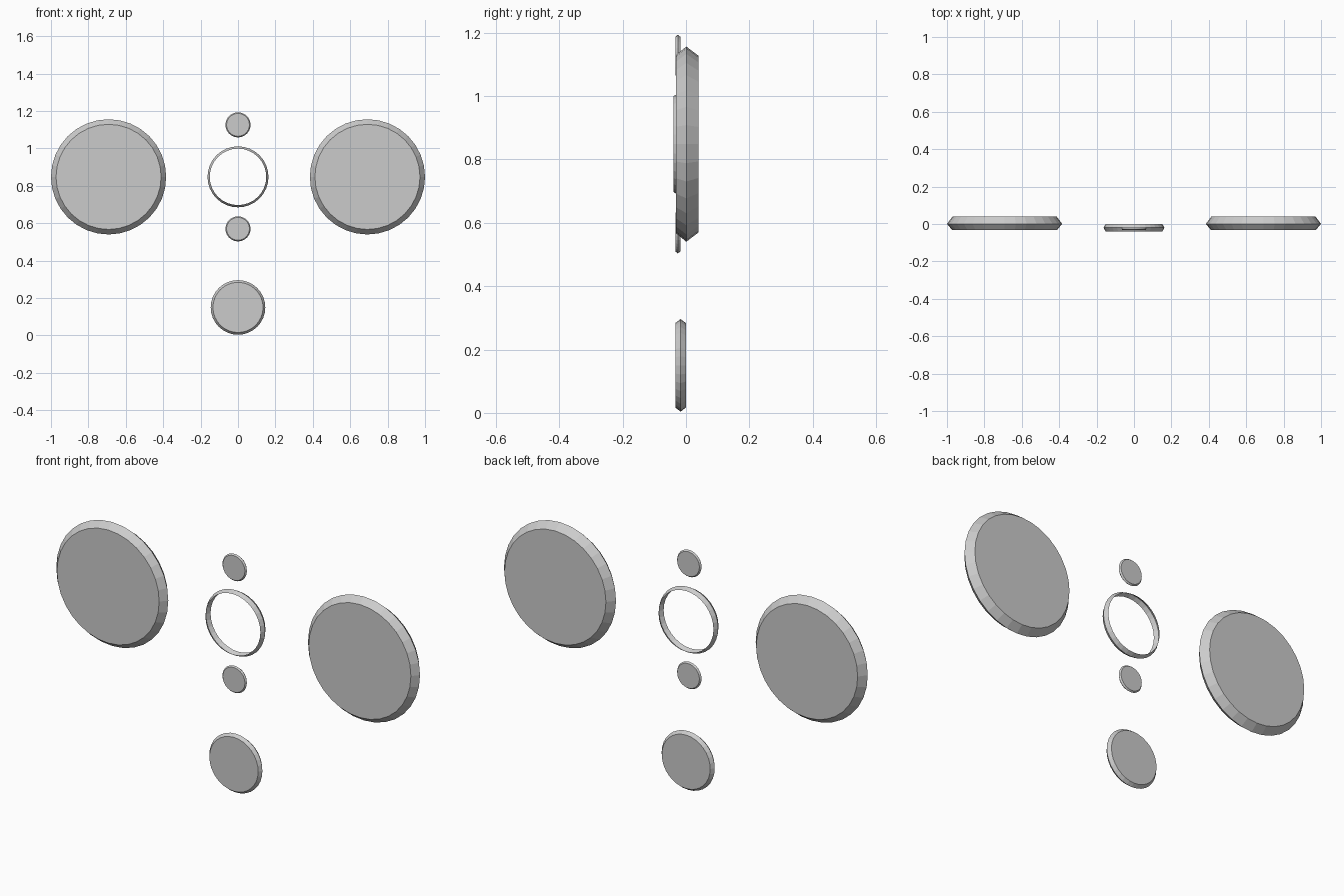
import bpy, bmesh
from math import sin, cos, tau

if "Cube" in bpy.data.objects:
    bpy.data.objects.remove(bpy.data.objects["Cube"])

SIDES = 32


def bevelled_disc(name, x, z, profile, capped=True):
    """Sweep a (radius, y) profile round a y-facing axis; cap both ends if solid."""
    bm = bmesh.new()
    loops = []
    for r, y in profile:
        loops.append([bm.verts.new((r * cos(tau * i / SIDES), y, r * sin(tau * i / SIDES)))
                      for i in range(SIDES)])
    for a, b in zip(loops, loops[1:]):
        for i in range(SIDES):
            j = (i + 1) % SIDES
            bm.faces.new((a[i], a[j], b[j], b[i]))
    if capped:
        bm.faces.new(loops[0])
        bm.faces.new(loops[-1])
    bmesh.ops.recalc_face_normals(bm, faces=bm.faces)
    mesh = bpy.data.meshes.new(name)
    bm.to_mesh(mesh)
    bm.free()
    obj = bpy.data.objects.new(name, mesh)
    obj.location = (x, 0, z)
    bpy.context.collection.objects.link(obj)
    return obj


# Large side discs
for side, sx in (("left", -1), ("right", 1)):
    bevelled_disc(f"{side}_large_disc", sx * 0.692, 0.848,
                  [(0.281, -0.032), (0.308, 0.001), (0.279, 0.039)])

# Open centre ring
bevelled_disc("centre_ring", 0, 0.848,
              [(0.151, -0.040), (0.163, -0.020), (0.151, 0.0)], capped=False)

# Small discs above and below the ring
for name, z in (("upper_small_disc", 1.126), ("lower_small_disc", 0.570)):
    bevelled_disc(name, 0, z, [(0.061, -0.033), (0.067, -0.026), (0.061, -0.018)])

# Medium disc at the bottom
bevelled_disc("bottom_disc", 0, 0.150,
              [(0.134, -0.033), (0.146, -0.017), (0.133, 0.0)])
